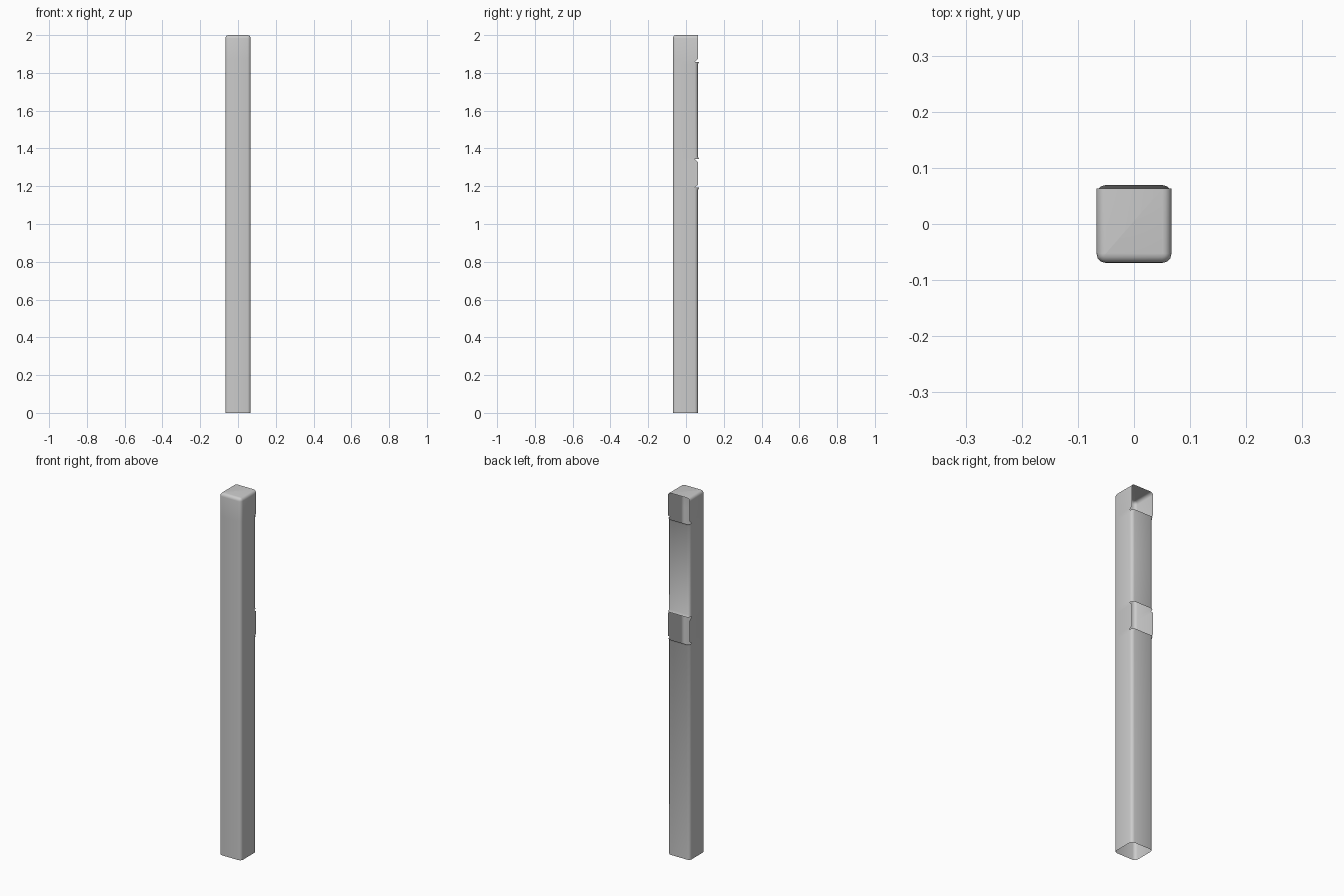
import bpy, bmesh
from math import sin, cos, pi, radians

if "Cube" in bpy.data.objects:
    bpy.data.objects.remove(bpy.data.objects["Cube"])

W, YF, YB, R, N = 0.067, -0.0695, 0.063, 0.017, 3   # half width, front, back, corner radius, arc steps
LIP = 0.0065                                        # how far the slot lips stand out


def half_ring(kind, d):
    """Right half of a cross-section, from the back corner round to the front."""
    pts = []
    for i in range(N + 1):
        t = pi / 2 * i / N
        if kind == "open":
            pts.append((W - d, YB))
        else:
            push = LIP if kind == "lip" and i < N else 0
            pts.append((W - R + R * sin(t), YB - R + R * cos(t) + push))
    for i in range(N + 1):
        t = pi / 2 * i / N
        pts.append((W - R + (R - d) * cos(t), YF + R - (R - d) * sin(t)))
    return pts


# Cross-sections from the ground up: (height, kind, inset)
rings = [(0, "solid", 0), (1.18, "solid", 0), (1.193, "lip", 0),
         (1.208, "open", 0), (1.328, "open", 0),
         (1.343, "lip", 0), (1.356, "solid", 0),
         (1.845, "solid", 0), (1.858, "lip", 0), (1.873, "open", 0)]
# Rounded top edge
for i in range(5):
    t = pi / 2 * i / 4
    rings.append((2 - R + R * sin(t), "open", R * (1 - cos(t)) * 0.98))

bm = bmesh.new()
loops = []
for z, kind, d in rings:
    h = half_ring(kind, d)
    full = h + [(-x, y) for x, y in reversed(h)]
    loops.append([bm.verts.new((x, y, z)) for x, y in full])

# Walls, leaving the back open along the slots
n = len(loops[0])
for k in range(len(loops) - 1):
    is_slot = "open" in (rings[k][1], rings[k + 1][1])
    a, b = loops[k], loops[k + 1]
    for i in range(n):
        j = (i + 1) % n
        if is_slot and (i < N or i >= n - N - 1):
            continue
        bm.faces.new((a[j], a[i], b[i], b[j]))

# Top cap
bm.faces.new(list(reversed(loops[-1][N:n - N])))
bmesh.ops.delete(bm, geom=[v for v in bm.verts if not v.link_faces], context='VERTS')
bmesh.ops.recalc_face_normals(bm, faces=bm.faces)

mesh = bpy.data.meshes.new("post")
bm.to_mesh(mesh)
bm.free()
post = bpy.data.objects.new("post", mesh)
bpy.context.collection.objects.link(post)
bpy.context.view_layer.objects.active = post
post.select_set(True)
bpy.ops.object.shade_smooth_by_angle(angle=radians(40))
